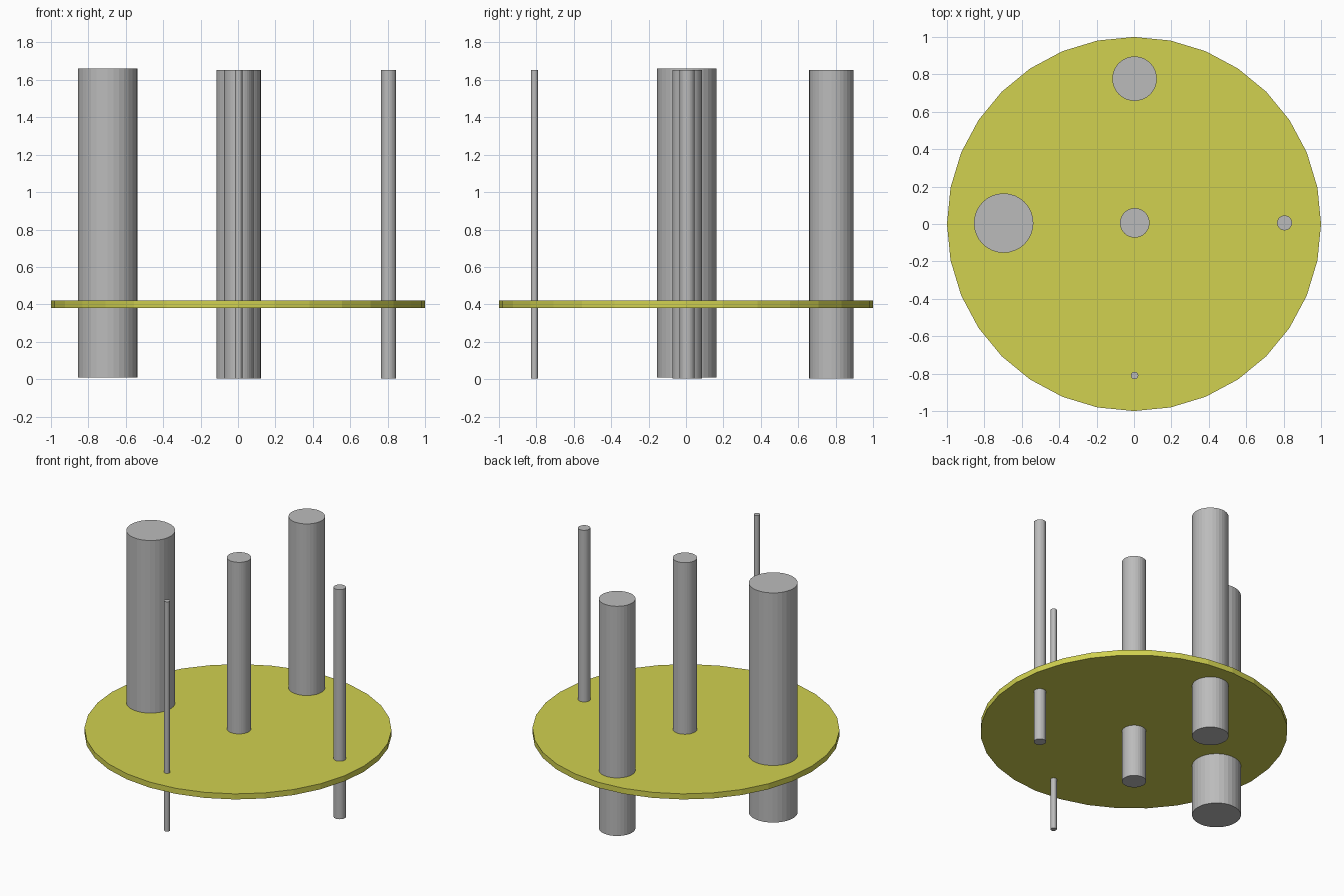
import bpy

if "Cube" in bpy.data.objects:
    bpy.data.objects.remove(bpy.data.objects["Cube"])


def material(name, rgb):
    m = bpy.data.materials.new(name)
    m.diffuse_color = (*rgb, 1.0)
    m.use_nodes = True
    m.node_tree.nodes["Principled BSDF"].inputs["Base Color"].default_value = m.diffuse_color
    return m


yellow = material("olive_yellow", (0.64, 0.64, 0.08))
grey = material("rod_grey", (0.5, 0.5, 0.5))


def cylinder(name, x, y, radius, z0, z1, mat):
    bpy.ops.mesh.primitive_cylinder_add(
        vertices=32, radius=radius, depth=z1 - z0, location=(x, y, (z0 + z1) / 2))
    ob = bpy.context.object
    ob.name = name
    ob.data.materials.append(mat)


# Thin round plate
cylinder("round_plate", 0, 0, 1.0, 0.38, 0.42, yellow)

# Rods of increasing thickness passing through the plate
rods = [
    ("centre_rod", 0.004, 0.006, 0.079, 0.003),
    ("front_rod", 0.003, -0.81, 0.02, 0.003),
    ("right_rod", 0.805, 0.006, 0.04, 0.003),
    ("back_rod", 0.003, 0.777, 0.119, 0.003),
    ("left_rod", -0.697, 0.005, 0.159, 0.01),
]
for name, x, y, r, z0 in rods:
    cylinder(name, x, y, r, z0, z0 + 1.65, grey)
